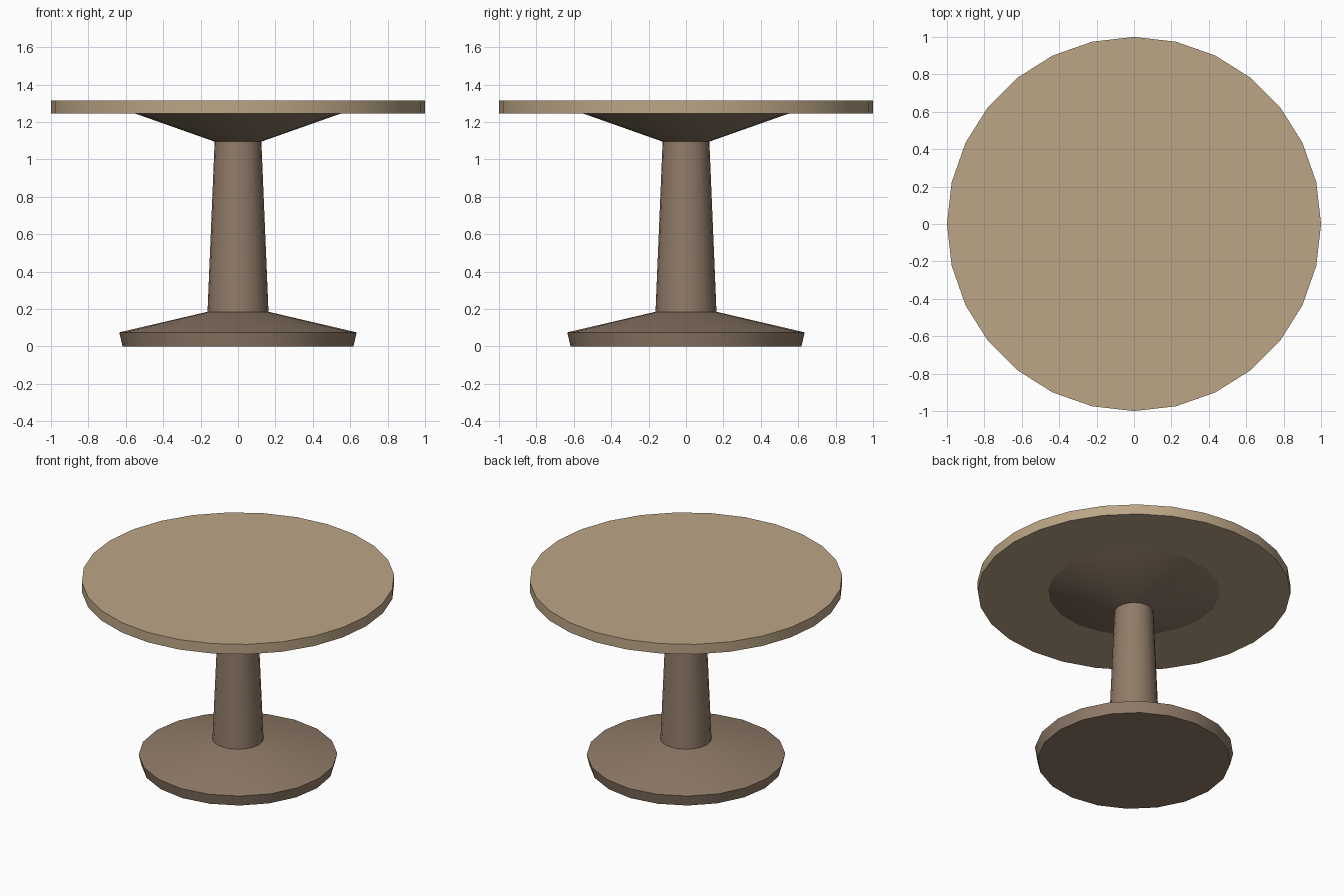
import bpy
import bmesh
from math import cos, sin, tau, radians

cube = bpy.data.objects.get("Cube")
if cube:
    bpy.data.objects.remove(cube)


def material(name, color):
    mat = bpy.data.materials.new(name)
    mat.use_nodes = True
    mat.diffuse_color = color
    mat.node_tree.nodes["Principled BSDF"].inputs["Base Color"].default_value = color
    return mat


def turned(name, profile, sides, mat):
    """Closed lathe solid from (radius, height) pairs, bottom to top."""
    bm = bmesh.new()
    rings = [[bm.verts.new((r * cos(tau * i / sides), r * sin(tau * i / sides), z))
              for i in range(sides)] for r, z in profile]
    for low, high in zip(rings, rings[1:]):
        for i in range(sides):
            j = (i + 1) % sides
            bm.faces.new((low[i], low[j], high[j], high[i]))
    bm.faces.new(rings[0][::-1])
    bm.faces.new(rings[-1])
    mesh = bpy.data.meshes.new(name)
    bm.to_mesh(mesh)
    bm.free()
    mesh.materials.append(mat)
    obj = bpy.data.objects.new(name, mesh)
    bpy.context.collection.objects.link(obj)
    bpy.ops.object.select_all(action="DESELECT")
    obj.select_set(True)
    bpy.context.view_layer.objects.active = obj
    bpy.ops.object.shade_smooth_by_angle(angle=radians(30))
    return obj


light_wood = material("light_wood", (0.50, 0.38, 0.24, 1))
dark_wood = material("dark_wood", (0.28, 0.20, 0.14, 1))

# Round top
turned("table_top", [(1.0, 1.245), (1.0, 1.315)], 28, light_wood)

# Flared support under the top
turned("top_support", [(0.125, 1.095), (0.55, 1.245)], 20, dark_wood)

# Tapered column
turned("column", [(0.163, 0.185), (0.125, 1.095)], 20, dark_wood)

# Sloped foot
turned("base", [(0.617, 0.0), (0.635, 0.075), (0.163, 0.185)], 20, dark_wood)
